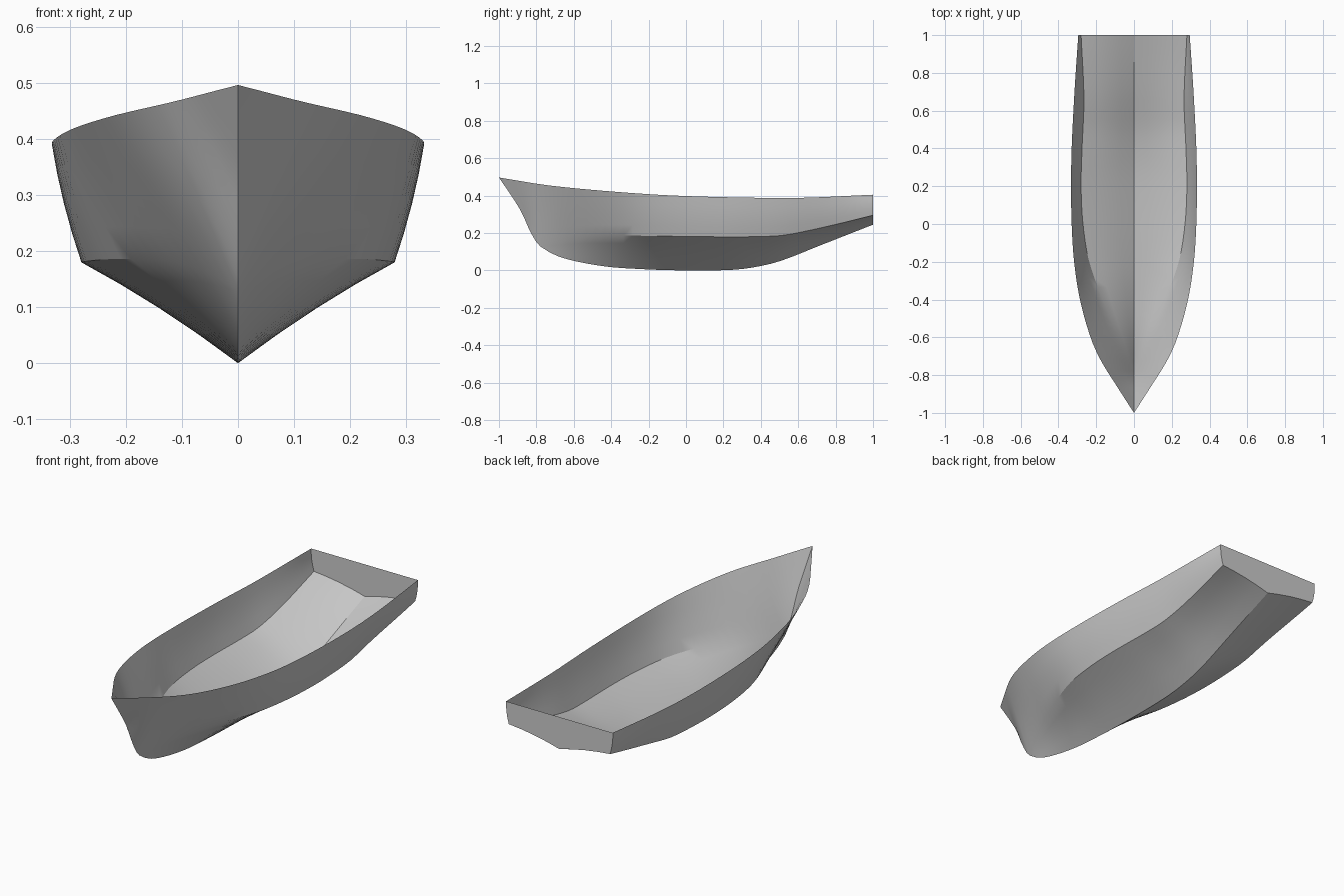
import bpy, bmesh, math

if "Cube" in bpy.data.objects:
    bpy.data.objects.remove(bpy.data.objects["Cube"])

# Lines of the hull as (y, value) pairs
SHEER_X = [(-1, 0), (-.86, .09), (-.72, .177), (-.6, .23), (-.4, .286), (-.2, .317),
           (0, .33), (.2, .333), (.4, .33), (.7, .315), (1, .295)]
SHEER_Z = [(-1, .497), (-.75, .457), (-.5, .431), (-.2, .408), (0, .398), (.3, .39),
           (.6, .388), (1, .405)]
CHINE_X = [(-.78, 0), (-.6, .08), (-.44, .15), (-.2, .237), (0, .27), (.2, .28),
           (.4, .275), (.66, .265), (1, .28)]
CHINE_Z = [(-.78, .13), (-.7, .152), (-.6, .172), (-.5, .182), (-.3, .186), (0, .182),
           (.3, .18), (.5, .186), (.6, .202), (.8, .246), (1, .295)]
KEEL_Z = [(-1, .497), (-.933, .398), (-.88, .313), (-.837, .217), (-.8, .152),
          (-.767, .12), (-.69, .078), (-.57, .045), (-.41, .019), (-.25, .008),
          (-.1, .002), (.13, 0), (.3, .008), (.45, .035), (.55, .067), (.7, .127), (1, .245)]


def line(pts, y):
    """Smooth cubic interpolation through the points."""
    n = len(pts)
    y = min(max(y, pts[0][0]), pts[-1][0])
    i = max(k for k in range(n - 1) if pts[k][0] <= y)

    def slope(k):
        a, b = pts[max(k - 1, 0)], pts[min(k + 1, n - 1)]
        return (b[1] - a[1]) / (b[0] - a[0])
    (y0, v0), (y1, v1) = pts[i], pts[i + 1]
    h = y1 - y0
    t = (y - y0) / h
    return (v0 * (2*t**3 - 3*t**2 + 1) + v1 * (3*t**2 - 2*t**3)
            + h * (slope(i) * (t**3 - 2*t**2 + t) + slope(i + 1) * (t**3 - t**2)))


def station(y, segs=4):
    """Half section from keel over the chine to the sheer."""
    keel = (0, line(KEEL_Z, y))
    sheer = (line(SHEER_X, y), line(SHEER_Z, y))
    chine = (line(CHINE_X, y), line(CHINE_Z, y)) if y > -.78 else keel
    f = chine[0] / .28
    pts = []
    for i in range(segs):
        t = i / segs
        pts.append((chine[0] * t, y, keel[1] + (chine[1] - keel[1]) * t + .028 * f * t * (1 - t)))
    for i in range(segs + 1):
        t = i / segs
        pts.append((chine[0] + (sheer[0] - chine[0]) * t + .02 * f * t * (1 - t), y,
                    chine[1] + (sheer[1] - chine[1]) * t))
    return pts


def mirrored_object(name, rows=None, polygon=None):
    bm = bmesh.new()
    if rows:
        grid = [[bm.verts.new(p) for p in row] for row in rows]
        for a, b in zip(grid, grid[1:]):
            for j in range(len(a) - 1):
                bm.faces.new((a[j], b[j], b[j + 1], a[j + 1]))
    if polygon:
        bm.faces.new([bm.verts.new(p) for p in polygon])
    bmesh.ops.remove_doubles(bm, verts=bm.verts, dist=1e-4)
    bmesh.ops.dissolve_degenerate(bm, edges=bm.edges, dist=1e-5)
    me = bpy.data.meshes.new(name)
    bm.to_mesh(me)
    bm.free()
    ob = bpy.data.objects.new(name, me)
    bpy.context.collection.objects.link(ob)
    bpy.ops.object.select_all(action='DESELECT')
    ob.select_set(True)
    bpy.context.view_layer.objects.active = ob
    mod = ob.modifiers.new("mirror", 'MIRROR')
    mod.merge_threshold = .0005
    bpy.ops.object.modifier_apply(modifier=mod.name)
    bpy.ops.object.shade_smooth_by_angle(angle=math.radians(25))
    return ob


# Hull shell: closer stations at the bow
ys = [-1 + .22 * i / 10 for i in range(11)] + [-.78 + 1.78 * i / 36 for i in range(1, 37)]
mirrored_object("hull", rows=[station(y) for y in ys])

# Transom closing the stern
end = station(1)
mirrored_object("transom", polygon=end + [(0, 1, end[-1][2])])
